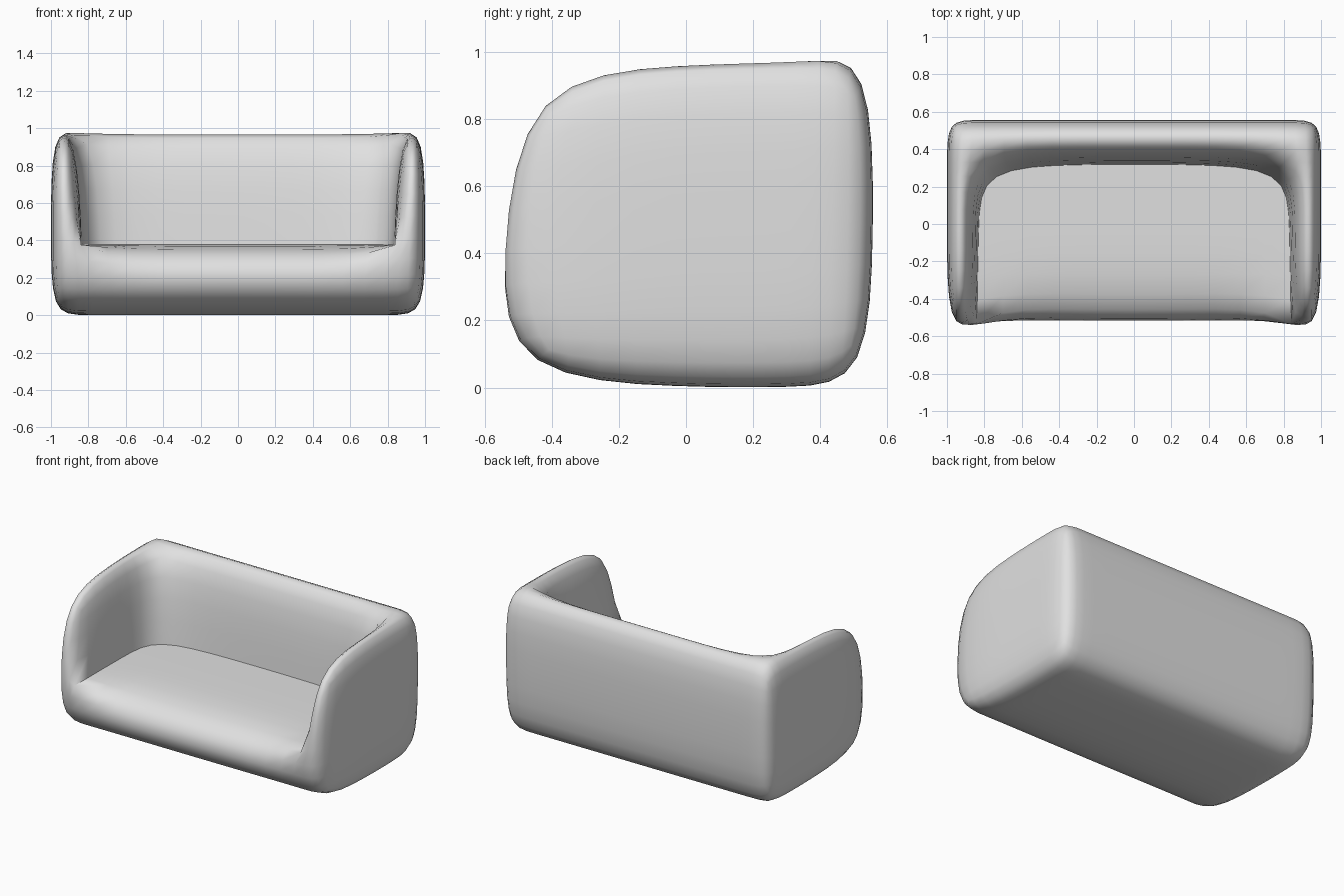
import bpy
import bmesh

cube = bpy.data.objects.get("Cube")
if cube:
    bpy.data.objects.remove(cube, do_unlink=True)

# Upholstery material
grey = bpy.data.materials.new("grey_upholstery")
grey.use_nodes = True
colour = (0.75, 0.75, 0.75, 1)
grey.diffuse_color = colour
grey.node_tree.nodes["Principled BSDF"].inputs["Base Color"].default_value = colour

# Control cage lines: arms, seat and back are cells of one grid
XS = [-1, -0.84, -0.3, 0.3, 0.84, 1]
YS = [-0.56, 0, 0.32, 0.56]
ZS = [0, 0.38, 0.99]
INNER = (1, 4)
OUTER = (0, 5)


def filled(c):
    i, j, k = c
    if not (0 <= i < 5 and 0 <= j < 3 and 0 <= k < 2):
        return False
    return k == 0 or i in (0, 4) or j == 2


def place(i, j, k):
    x, y, z = XS[i], YS[j], ZS[k]
    # Inner walls lean outward towards the rim
    if k == 2:
        if i in INNER:
            x *= 1.025
        if j == 2:
            y = 0.355
    # Seat corners are drawn in for a rounder plan
    if k == 1 and i in INNER:
        if j == 1:
            x *= 0.99
        elif j == 2:
            x, y = x * 0.975, 0.3
    # Front bulges at seat height and tucks in above and below
    if j == 0:
        bulge = -0.605 if i in OUTER else -0.535 if i in INNER else -0.555
        y = (-0.525, bulge, -0.505)[k]
        z = (0.03, 0.375, 0.94)[k]
    # Back is fullest at mid height
    elif j == 3:
        y = (0.545, 0.56, 0.555)[k]
        z = (0.015, 0.48, 0.99)[k]
    elif k == 1 and i in OUTER:
        z = 0.44
    return x, y, z


bm = bmesh.new()
crease = bm.edges.layers.float.new("crease_edge")
pin = bm.verts.layers.float.new("crease_vert")
verts = {}


def vert(key):
    if key not in verts:
        verts[key] = bm.verts.new(place(*key))
    return verts[key]


# Boundary quads between filled and empty cells
for cell in [(i, j, k) for i in range(5) for j in range(3) for k in range(2)]:
    if not filled(cell):
        continue
    for axis in range(3):
        for side in (0, 1):
            other = list(cell)
            other[axis] += 2 * side - 1
            if filled(other):
                continue
            quad = []
            for a, b in ((0, 0), (1, 0), (1, 1), (0, 1)):
                corner = list(cell)
                corner[axis] += side
                corner[(axis + 1) % 3] += a
                corner[(axis + 2) % 3] += b
                quad.append(vert(tuple(corner)))
            bm.faces.new(quad)
bmesh.ops.recalc_face_normals(bm, faces=bm.faces[:])

# Sharp seam where the seat meets the arms and back
seam = {v for (i, j, k), v in verts.items()
        if k == 1 and ((i in INNER and j <= 2) or (i in (2, 3) and j == 2))}
for edge in bm.edges:
    if all(v in seam for v in edge.verts):
        edge[crease] = 1.0
        edge.smooth = False

# Seam ends are pinned at the front of the arms
for i in INNER:
    verts[i, 0, 1][pin] = 1.0
for face in bm.faces:
    face.smooth = True

# Rounded sofa body
mesh = bpy.data.meshes.new("sofa_body")
bm.to_mesh(mesh)
bm.free()
mesh.materials.append(grey)
sofa = bpy.data.objects.new("sofa_body", mesh)
bpy.context.collection.objects.link(sofa)
subsurf = sofa.modifiers.new("rounding", "SUBSURF")
subsurf.levels = subsurf.render_levels = 2
